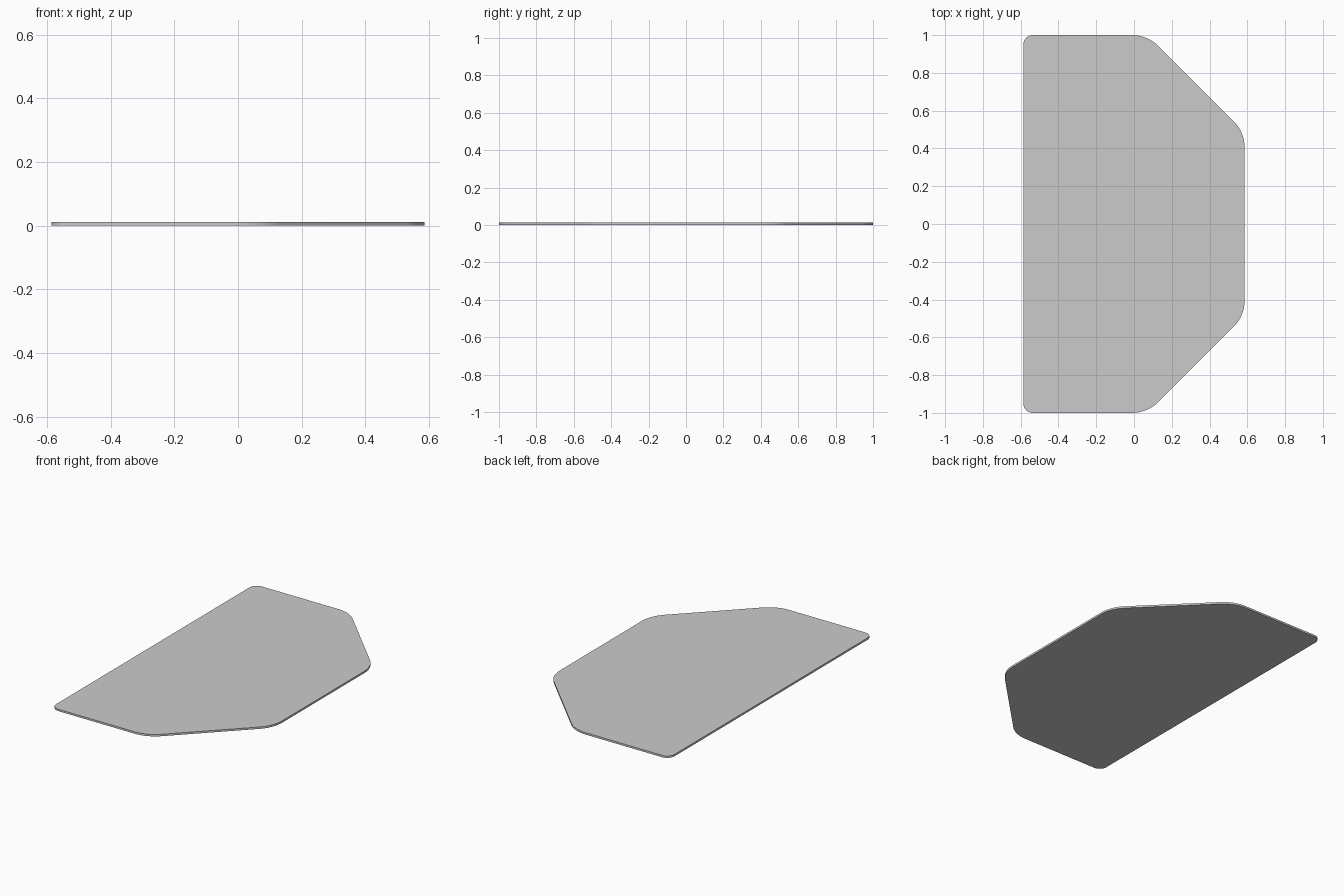
import bpy, bmesh
from math import tan
from mathutils import Vector

if "Cube" in bpy.data.objects:
    bpy.data.objects.remove(bpy.data.objects["Cube"])

THICK = 0.012
# half outline: sharp corner x, y, fillet radius (mirrored across y = 0)
half = [(-0.586, 1.0, 0.05), (0.072, 1.0, 0.2), (0.586, 0.486, 0.2)]
outline = [(x, -y, r) for x, y, r in half] + half[::-1]


def rounded(corners, steps=8):
    """Replace every corner with a circular fillet."""
    pts = []
    for i, (x, y, r) in enumerate(corners):
        p = Vector((x, y))
        a = (Vector(corners[i - 1][:2]) - p).normalized()
        b = (Vector(corners[(i + 1) % len(corners)][:2]) - p).normalized()
        half_angle = a.angle(b) / 2
        start = p + a * r / tan(half_angle)
        end = p + b * r / tan(half_angle)
        centre = p + (a + b).normalized() * (start - p).length / max(1e-6, (start - p).normalized().dot((a + b).normalized()))
        for k in range(steps + 1):
            d = (start - centre).lerp(end - centre, k / steps)
            pts.append(centre + d.normalized() * r)
    return pts


# Table top plate: extruded rounded outline
bm = bmesh.new()
face = bm.faces.new([bm.verts.new((p.x, p.y, 0)) for p in rounded(outline)])
res = bmesh.ops.extrude_face_region(bm, geom=[face])
top = [v for v in res["geom"] if isinstance(v, bmesh.types.BMVert)]
bmesh.ops.translate(bm, verts=top, vec=(0, 0, THICK))
bmesh.ops.recalc_face_normals(bm, faces=bm.faces)
mesh = bpy.data.meshes.new("floor_plate")
bm.to_mesh(mesh)
bm.free()
plate = bpy.data.objects.new("floor_plate", mesh)
bpy.context.collection.objects.link(plate)

# Smooth rim, crisp top and bottom edges
bpy.context.view_layer.objects.active = plate
plate.select_set(True)
bpy.ops.object.shade_smooth_by_angle()
